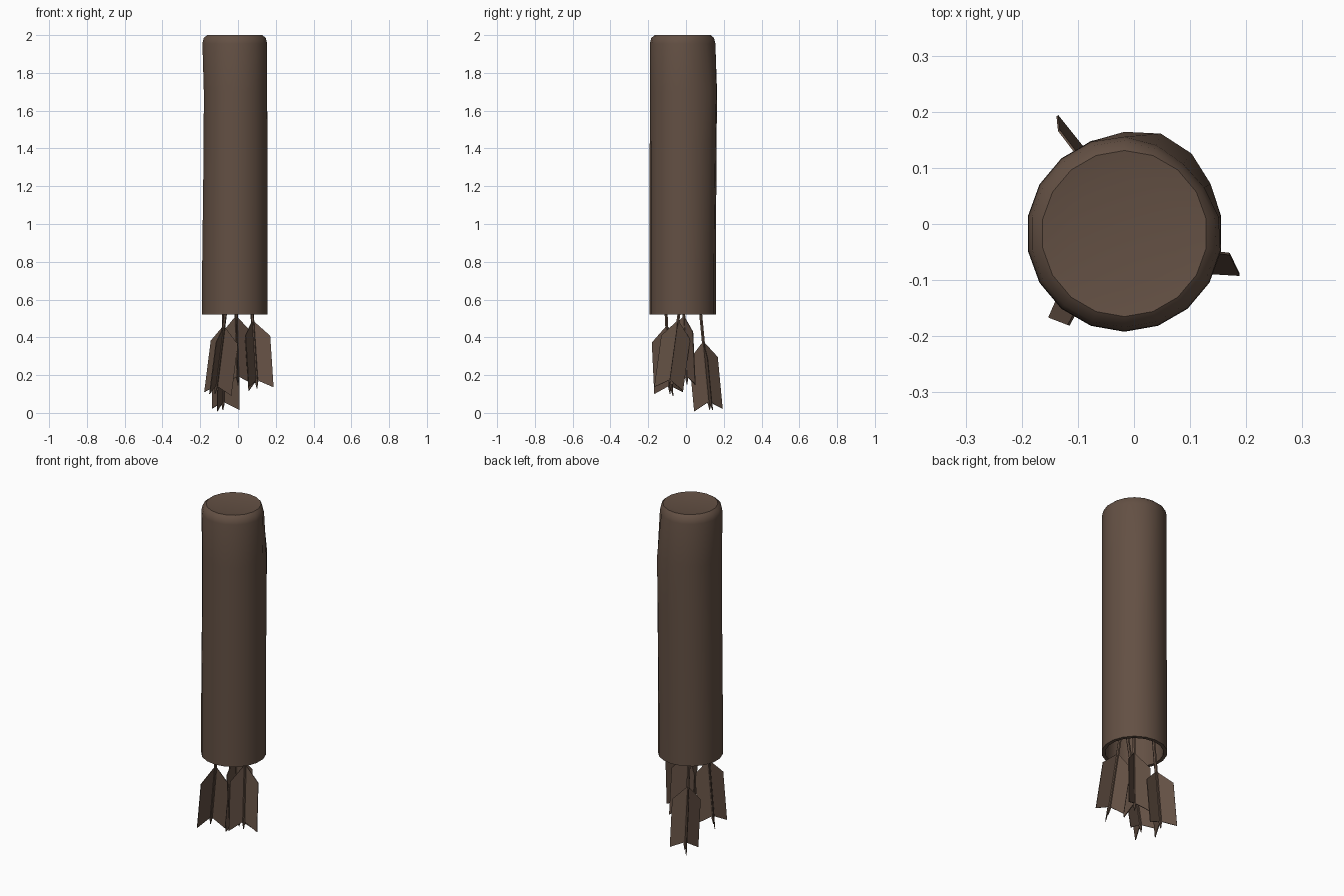
import bpy, bmesh, math
from mathutils import Vector

if "Cube" in bpy.data.objects:
    bpy.data.objects.remove(bpy.data.objects["Cube"])

leather = bpy.data.materials.new("dark brown")
leather.diffuse_color = (0.125, 0.08, 0.057, 1)
leather.use_nodes = True
leather.node_tree.nodes["Principled BSDF"].inputs["Base Color"].default_value = leather.diffuse_color


def add_object(name, bm, smooth=False):
    bmesh.ops.recalc_face_normals(bm, faces=bm.faces)
    me = bpy.data.meshes.new(name)
    bm.to_mesh(me)
    bm.free()
    me.materials.append(leather)
    ob = bpy.data.objects.new(name, me)
    bpy.context.collection.objects.link(ob)
    if smooth:
        bpy.context.view_layer.objects.active = ob
        ob.select_set(True)
        bpy.ops.object.shade_smooth_by_angle(angle=math.radians(40))
        ob.select_set(False)
    return ob


# Quiver: turned hollow tube, open at the bottom, softly dented leather
SIDES = 18
CENTRE = Vector((-0.017, -0.017, 0))
profile = [(0.155, 1.93), (0.155, 0.52), (0.175, 0.52), (0.175, 0.8),
           (0.175, 1.4), (0.174, 1.7), (0.174, 1.955), (0.167, 1.985),
           (0.148, 2.0), (0.10, 1.992)]


def dent(r, z, a):
    if r < 0.16 or z < 1.0:
        return 0
    back = max(0, math.cos(a - math.radians(65))) ** 8
    left = max(0, math.cos(a - math.pi)) ** 4
    corner = max(0, math.cos(a - math.radians(45))) ** 6
    d = 0.0
    if 1.3 < z < 1.8:
        d += 0.016 * back * (1 if z > 1.5 else 0.5) - 0.008 * left
    if z > 1.9:
        d -= 0.012 * corner
    return d


bm = bmesh.new()
rings = []
for r, z in profile:
    ring = []
    for i in range(SIDES):
        a = math.radians(-90) + math.tau * i / SIDES
        rr = r + dent(r, z, a)
        ring.append(bm.verts.new(CENTRE + Vector((rr * math.cos(a), rr * math.sin(a), z))))
    rings.append(ring)
for lo, hi in zip(rings, rings[1:]):
    for i in range(SIDES):
        j = (i + 1) % SIDES
        bm.faces.new((lo[i], lo[j], hi[j], hi[i]))
bm.faces.new(rings[0])
bm.faces.new(rings[-1])
add_object("quiver", bm, True)


# Arrows: shaft with a pointed nock and three swept feather vanes
def arrow(name, tail, mouth, turn):
    tail, mouth = Vector(tail), Vector(mouth)
    axis = (mouth - tail).normalized()
    side = Vector((1, 0, 0))
    side = (side - axis * side.dot(axis)).normalized()
    up = axis.cross(side)

    bm = bmesh.new()
    length = (1.3 - tail.z) / axis.z
    rows = []
    for t, r in ((-0.01, 0.002), (0.025, 0.009), (length, 0.009)):
        rows.append([bm.verts.new(tail + axis * t
                     + (side * math.cos(k * math.tau / 6) + up * math.sin(k * math.tau / 6)) * r)
                     for k in range(6)])
    for lo, hi in zip(rows, rows[1:]):
        for k in range(6):
            bm.faces.new((lo[k], lo[(k + 1) % 6], hi[(k + 1) % 6], hi[k]))
    bm.faces.new(rows[0])
    bm.faces.new(rows[-1])
    add_object(name + "_shaft", bm, True)

    bm = bmesh.new()
    for k in range(3):
        a = math.radians(turn + 120 * k)
        out = side * math.cos(a) + up * math.sin(a)
        thick = axis.cross(out) * 0.002
        outline = ((0, 0.035), (0.088, -0.01), (0.088, 0.265), (0, 0.355))
        pts = [tail + out * w + axis * t for w, t in outline]
        a_side = [bm.verts.new(p + thick) for p in pts]
        b_side = [bm.verts.new(p - thick) for p in pts]
        bm.faces.new(a_side)
        bm.faces.new(b_side[::-1])
        for i in range(4):
            j = (i + 1) % 4
            bm.faces.new((a_side[i], b_side[i], b_side[j], a_side[j]))
    add_object(name + "_vanes", bm)


arrow("back_arrow", (-0.08, 0.125, 0.025), (-0.075, 0.078, 0.52), 130)
arrow("right_arrow", (0.10, -0.09, 0.14), (0.075, -0.038, 0.52), 0)
arrow("left_arrow", (-0.12, -0.085, 0.11), (-0.068, -0.105, 0.52), 250)
arrow("middle_arrow", (0.0, 0.005, 0.16), (-0.01, -0.012, 0.52), 30)
